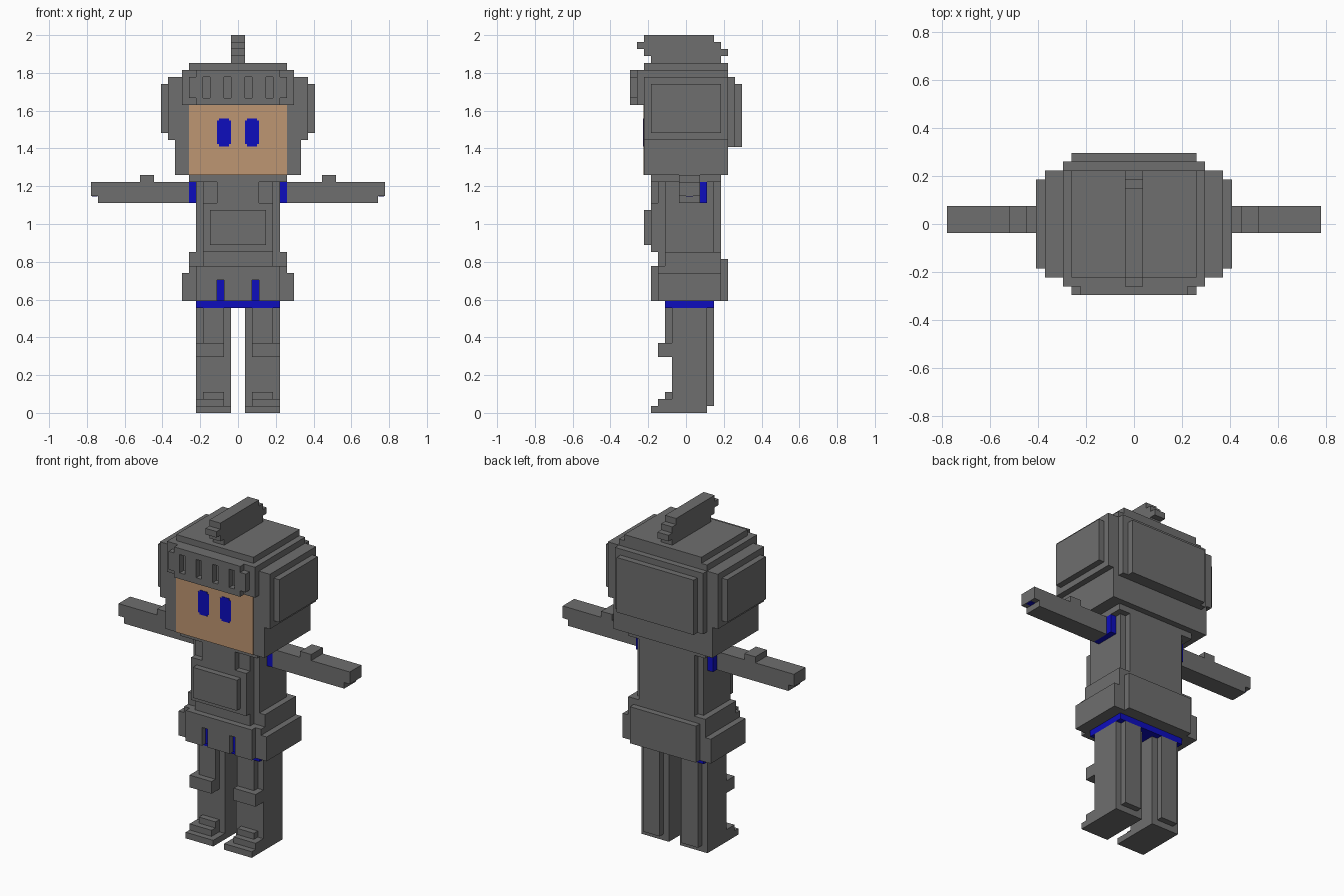
import bpy
import bmesh
from mathutils import Matrix

U = 1 / 27  # one block; all sizes below are in blocks

cube = bpy.data.objects.get("Cube")
if cube:
    bpy.data.objects.remove(cube)


def material(name, rgb):
    m = bpy.data.materials.new(name)
    m.use_nodes = True
    m.diffuse_color = (*rgb, 1)
    bsdf = m.node_tree.nodes["Principled BSDF"]
    bsdf.inputs["Base Color"].default_value = (*rgb, 1)
    bsdf.inputs["Roughness"].default_value = 0.8
    return m


GREY = material("dark grey", (0.156, 0.156, 0.156))
SKIN = material("tan skin", (0.515, 0.305, 0.168))
BLUE = material("deep blue", (0.004, 0.004, 0.515))


def part(name, mat, boxes, side=1):
    """One object from boxes (x0, x1, y0, y1, z0, z1); side=-1 mirrors x."""
    bm = bmesh.new()
    for x0, x1, y0, y1, z0, z1 in boxes:
        x0, x1 = sorted((x0 * side, x1 * side))
        place = Matrix.Translation(((x0 + x1) / 2 * U, (y0 + y1) / 2 * U, (z0 + z1) / 2 * U))
        size = Matrix.Diagonal(((x1 - x0) * U, (y1 - y0) * U, (z1 - z0) * U, 1))
        bmesh.ops.create_cube(bm, size=1, matrix=place @ size)
    mesh = bpy.data.meshes.new(name)
    bm.to_mesh(mesh)
    bm.free()
    mesh.materials.append(mat)
    obj = bpy.data.objects.new(name, mesh)
    bpy.context.collection.objects.link(obj)
    return obj


def pair(name, mat, boxes):
    part("left_" + name, mat, boxes, 1)
    part("right_" + name, mat, boxes, -1)


# Helmet shell, stepped at the top, with a stepped plate at the back
part("helmet", GREY, [
    (-9, 9, -6, 6, 34, 48),
    (-8, 8, -6, 6, 48, 49),
    (-7, 7, -6, 6, 49, 50),
])
part("helmet_back_plate", GREY, [(-8, 8, 6, 7, 38, 48), (-7, 7, 7, 8, 38, 47)])
pair("ear_plate", GREY, [(9, 10, -6, 6, 39, 48), (10, 11, -5, 5, 40, 47)])

# Crest
part("crest", GREY, [
    (-1, 1, -5, 5, 50, 51),
    (-1, 1, -6, 6, 51, 52),
    (-1, 1, -7, 5, 52, 53),
    (-1, 1, -6, 4, 53, 54),
])

# Visor: back layer, two rails, and posts that leave four vents
part("visor", GREY, [
    (-8, 8, -7, -6, 44, 49),
    (-6, 6, -8, -7, 44, 45),
    (-6, 6, -8, -7, 48, 49),
] + [(a, b, -8, -7, 45, 48) for a, b in ((-7, -5), (-4, -2), (-1, 1), (2, 4), (5, 7))])

# Face and eyes as thin plates
part("face", SKIN, [(-7, 7, -6.08, -5.9, 34, 44)])
pair("eye", BLUE, [(1, 3, -6.15, -6, 38.4, 41.8), (1.3, 2.7, -6.15, -6, 38.1, 42.1)])

# Torso with collar, chest and back panels
part("collar", GREY, [(-7, 7, -5, 5, 33, 34)])
part("torso", GREY, [(-6, 6, -3, 4, 16, 33), (-5, 5, -4, 4, 16, 33)])
part("chest_panel", GREY, [
    (-5, 5, -5, -4, 23, 30),
    (-3, 3, -5, -4, 30, 33),
    (-4, 4, -6, -5, 24, 29),
])
part("back_panel", GREY, [(-5, 5, 4, 5, 22, 33)])

# Skirt: hips, back flap, and a front apron with two slits
part("skirt", GREY, [(-7, 7, -3, 5, 16, 23), (-7, 7, -4, 5, 16, 21)])
pair("hip_guard", GREY, [(7, 8, -4, 5, 16, 20)])
part("back_flap", GREY, [(-6, 6, 5, 6, 16, 22)])
part("apron", GREY, [(-6, 6, -5, -4, 19, 21)]
     + [(a, b, -5, -4, 16, 19) for a, b in ((-6, -3), (-2, 2), (3, 6))])
pair("apron_slit", BLUE, [(2, 3, -4.1, -4, 16, 19)])
part("undersuit_waist", BLUE, [(-6, 6, -3, 4, 15, 16)])

# Arms held out sideways, with a blue shoulder joint and hand
pair("shoulder_joint", BLUE, [(6, 7, -1, 3, 30, 33)])
pair("arm", GREY, [
    (7, 20, -1, 2, 30, 33),
    (20, 21, -1, 2, 31, 33),
    (12, 14, -1, 2, 33, 34),
])
pair("hand", BLUE, [(20.1, 20.9, 0, 1, 30.9, 31.1)])

# Legs with thigh and knee guards, back plates and stepped boots
pair("leg", GREY, [(1, 6, -2, 3, 0, 15), (2, 5, 3, 4, 1, 15)])
pair("thigh_guard", GREY, [(2, 5, -3, -2, 10, 15)])
pair("knee_guard", GREY, [(2, 6, -4, -2, 8, 10)])
pair("boot", GREY, [
    (1, 6, -5, -2, 0, 1),
    (2, 6, -4, -2, 1, 2),
    (2, 5, -3, -2, 2, 3),
])
